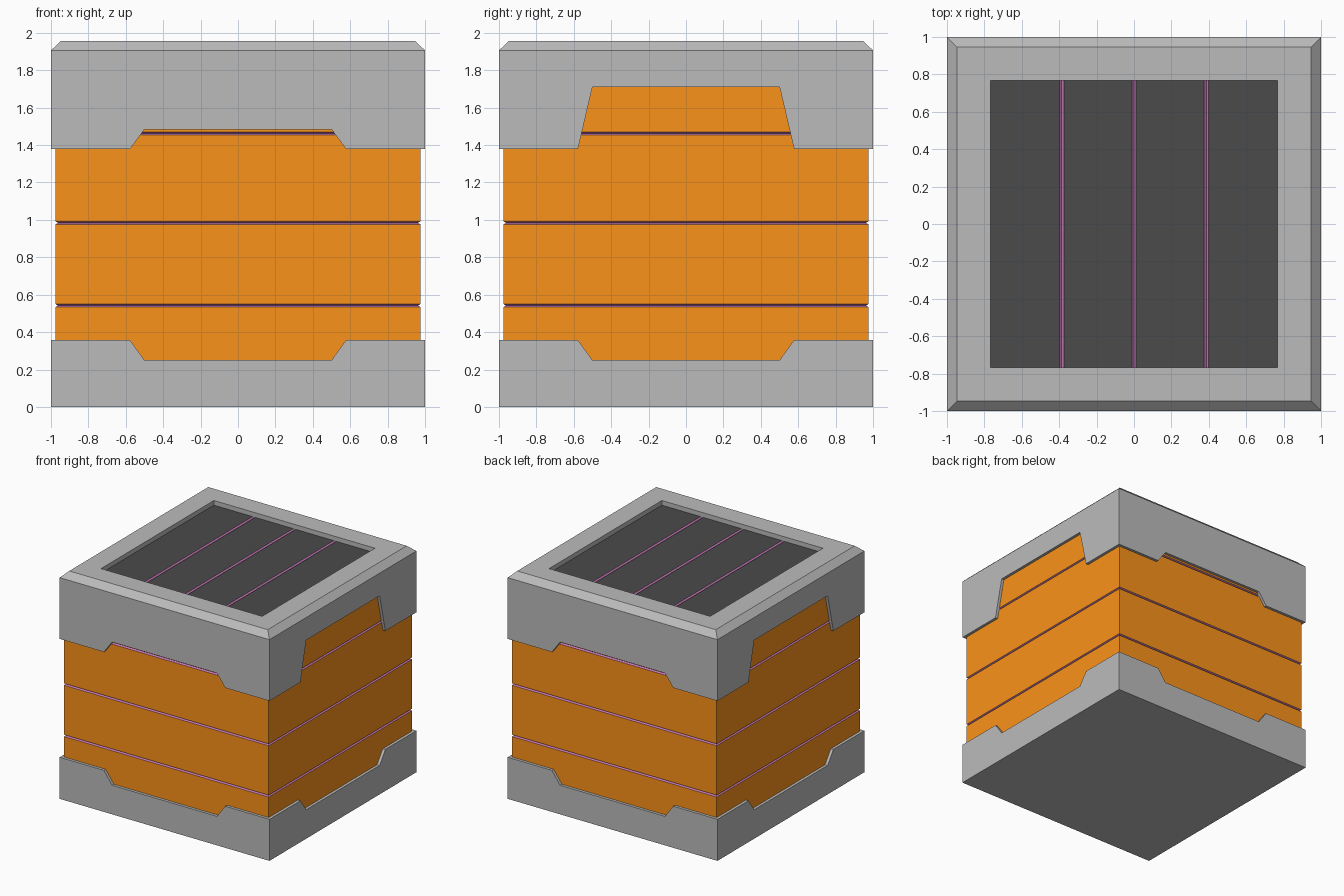
import bpy, bmesh
from mathutils import Matrix
from math import pi

if "Cube" in bpy.data.objects:
    bpy.data.objects.remove(bpy.data.objects["Cube"])


def material(name, rgb):
    m = bpy.data.materials.new(name)
    m.diffuse_color = (*rgb, 1)
    m.use_nodes = True
    m.node_tree.nodes["Principled BSDF"].inputs["Base Color"].default_value = m.diffuse_color
    return m


ORANGE = material("orange", (0.97, 0.29, 0.01))
PURPLE = material("purple", (0.6, 0.2, 0.5))
DARK = material("dark", (0.07, 0.07, 0.07))
GREY = material("grey", (0.5, 0.5, 0.5))


def finish(bm, name, mats=()):
    bmesh.ops.recalc_face_normals(bm, faces=bm.faces)
    mesh = bpy.data.meshes.new(name)
    bm.to_mesh(mesh)
    bm.free()
    for m in mats:
        mesh.materials.append(m)
    obj = bpy.data.objects.new(name, mesh)
    bpy.context.collection.objects.link(obj)


def square(bm, r, z):
    return [bm.verts.new((x * r, y * r, z)) for x, y in ((-1, -1), (1, -1), (1, 1), (-1, 1))]


def bridge(bm, a, b):
    n = len(a)
    return [bm.faces.new((a[i], a[(i + 1) % n], b[(i + 1) % n], b[i])) for i in range(n)]


def notched_shell(name, edge_z, notch_z, rings):
    """Square collar whose open edge has a sloped notch on each side.
    rings run from the outer wall to the inner wall; None closes with flat caps."""
    bm = bmesh.new()

    def edge_loop(r):
        loop = []
        for k in range(4):
            rot = Matrix.Rotation(k * pi / 2, 3, 'Z')
            top = notch_z[k % 2]
            for t, z in ((-r, edge_z), (-.578, edge_z), (-.5, top), (.5, top), (.578, edge_z)):
                v = bm.verts.new((t, -r, z))
                v.co = rot @ v.co
                loop.append(v)
        return loop

    outer, inner = edge_loop(1.0), edge_loop(0.96)
    bridge(bm, outer, inner)
    loops = [square(bm, *r) if r else None for r in rings]
    for edge, ring in ((outer, loops[0]), (inner, loops[-1])):
        for k in range(4):
            pts = [edge[(5 * k + i) % 20] for i in range(6)]
            bm.faces.new(pts + [ring[(k + 1) % 4], ring[k]])
    for a, b in zip(loops, loops[1:]):
        if a and b:
            bridge(bm, a, b)
        else:
            bm.faces.new(a or b)
    finish(bm, name, (GREY,))


# Grey base tray and chamfered top frame with shallow recessed opening
notched_shell("base_tray", 0.358, (0.25, 0.25), [(1, 0), None, (0.96, 0.1)])
notched_shell("top_frame", 1.378, (1.484, 1.711),
              [(1, 1.906), (0.946, 1.957), (0.768, 1.957), (0.768, 1.88), (0.96, 1.88)])

# Orange body with purple V grooves running all round
G = 0.008
bm = bmesh.new()
profile = [(0.976, 0.12)]
for z in (0.542, 0.984, 1.461):
    profile += [(0.976, z - G), (0.962, z), (0.976, z + G)]
profile.append((0.976, 1.87))
loops = [square(bm, r, z) for r, z in profile]
for i in range(len(loops) - 1):
    for f in bridge(bm, loops[i], loops[i + 1]):
        f.material_index = 0 if i % 3 == 0 else 1
bm.faces.new(loops[0])
bm.faces.new(loops[-1])
finish(bm, "body", (ORANGE, PURPLE))

# Dark lid planks with purple V grooves running front to back
bm = bmesh.new()
H, TOP = 0.768, 1.917
section = [(-H, TOP)]
for x in (-0.387, 0, 0.387):
    section += [(x - 0.012, TOP), (x, TOP - 0.012), (x + 0.012, TOP)]
section += [(H, TOP), (H, 1.875), (-H, 1.875)]
ends = [[bm.verts.new((x, y, z)) for x, z in section] for y in (-H, H)]
for i, f in enumerate(bridge(bm, *ends)):
    f.material_index = 1 if i < 9 and i % 3 else 0
for e in ends:
    bm.faces.new(e)
finish(bm, "lid_planks", (DARK, PURPLE))
